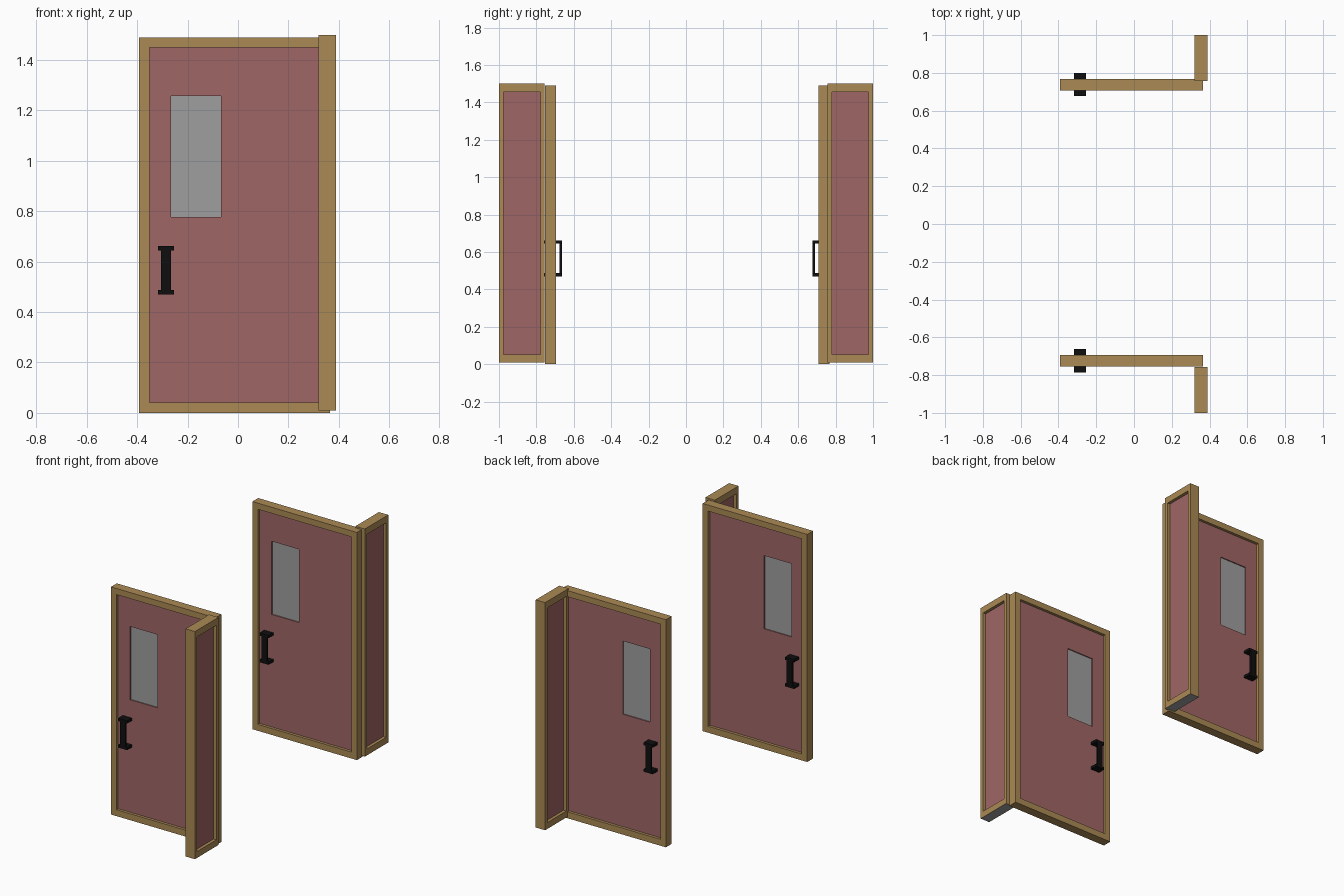
import bpy, bmesh
from mathutils import Vector

if "Cube" in bpy.data.objects:
    bpy.data.objects.remove(bpy.data.objects["Cube"])


def material(name, srgb):
    m = bpy.data.materials.new(name)
    m.diffuse_color = [((c / 255 + 0.055) / 1.055) ** 2.4 for c in srgb] + [1]
    m.use_nodes = True
    m.node_tree.nodes["Principled BSDF"].inputs["Base Color"].default_value = m.diffuse_color
    return m


WOOD = material("tan wood", (171, 138, 85))
RED = material("dusty red", (160, 102, 102))
GREY = material("grey glass", (159, 159, 159))
BLACK = material("black", (15, 15, 15))


def finish(name, bm, *mats):
    bmesh.ops.recalc_face_normals(bm, faces=bm.faces)
    me = bpy.data.meshes.new(name)
    bm.to_mesh(me)
    bm.free()
    for m in mats:
        me.materials.append(m)
    ob = bpy.data.objects.new(name, me)
    bpy.context.collection.objects.link(ob)
    return ob


def add_box(bm, lo, hi):
    lo, hi = Vector(lo), Vector(hi)
    for v in bmesh.ops.create_cube(bm, size=1)["verts"]:
        v.co = (lo + hi) / 2 + v.co * (hi - lo)


def box(name, mat, lo, hi):
    bm = bmesh.new()
    add_box(bm, lo, hi)
    return finish(name, bm, mat)


def ring(name, mats, outer, inner, depth, along_x=False):
    """Rectangular frame; rects are (u0, u1, z0, z1), u is x, or y if along_x."""
    bm = bmesh.new()

    def corners(r, d):
        uv = [(r[0], r[2]), (r[1], r[2]), (r[1], r[3]), (r[0], r[3])]
        return [bm.verts.new((d, u, z) if along_x else (u, d, z)) for u, z in uv]

    o0, i0, o1, i1 = (corners(r, d) for d in depth for r in (outer, inner))
    for k in range(4):
        n = (k + 1) % 4
        for a, b in ((o0, i0), (i0, i1), (i1, o1), (o1, o0)):
            bm.faces.new((a[k], a[n], b[n], b[k]))
    return finish(name, bm, *mats)


def handle(name, face, out):
    """Pull handle; face is the door panel y, out is the outermost y."""
    bm = bmesh.new()
    s = 1 if out > face else -1
    for z0, z1 in ((0.47, 0.488), (0.644, 0.662)):
        ys = sorted((face, out))
        add_box(bm, (-0.318, ys[0], z0), (-0.253, ys[1], z1))
    ys = sorted((out, out - s * 0.012))
    add_box(bm, (-0.305, ys[0], 0.488), (-0.265, ys[1], 0.644))
    finish(name, bm, BLACK)


DOOR = (-0.392, 0.365, 0.0, 1.49)
DOOR_IN = (-0.352, 0.325, 0.042, 1.45)
WINDOW = (-0.265, -0.068, 0.778, 1.257)


def door_set(tag, yc, y0, y1):
    # Swinging door: wooden frame, red panel with window, handle on each side
    ring(tag + "_door_frame", [WOOD], DOOR, DOOR_IN, (yc - 0.03, yc + 0.03))
    ring(tag + "_door_panel", [RED], DOOR_IN, WINDOW, (yc - 0.012, yc + 0.012))
    box(tag + "_window_glass", GREY, (WINDOW[0], yc - 0.005, WINDOW[2]),
        (WINDOW[1], yc + 0.005, WINDOW[3]))
    for side, s in (("outer", -1), ("inner", 1)):
        handle(f"{tag}_{side}_handle", yc + s * 0.012, yc + s * 0.061)

    # Fixed side panel standing at a right angle to the door
    inner = (y0 + 0.023, y1 - 0.023, 0.052, 1.456)
    frame = ring(tag + "_side_frame", [WOOD, GREY], (y0, y1, 0.01, 1.5), inner,
                 (0.32, 0.388), along_x=True)
    for f in frame.data.polygons:  # grey underside
        if f.center.z < 0.011:
            f.material_index = 1
    box(tag + "_side_panel", RED, (0.34, inner[0], inner[2]), (0.368, inner[1], inner[3]))


door_set("front", -0.724, -1.0, -0.756)
door_set("rear", 0.738, 0.757, 1.0)
